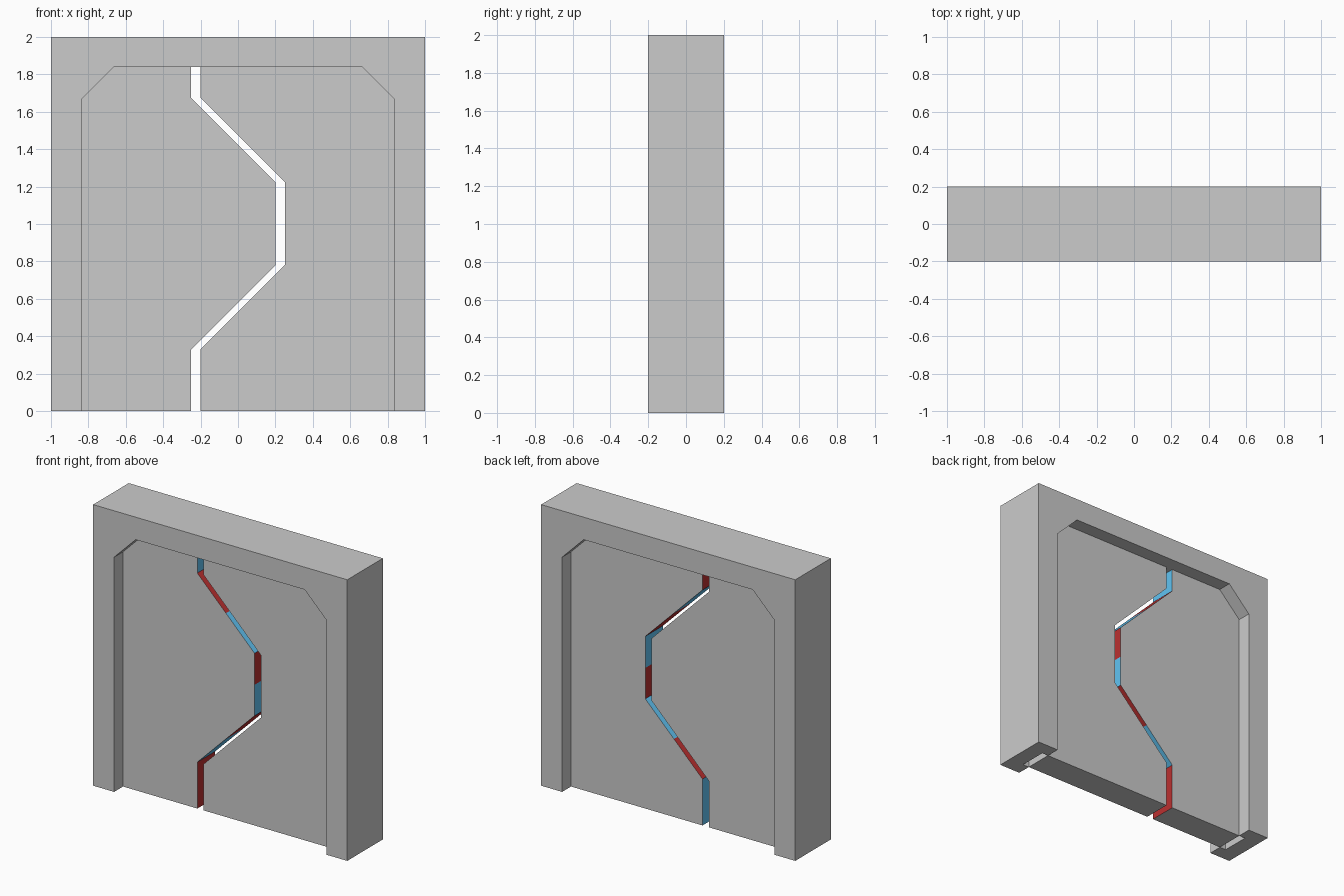
import bpy, bmesh

if "Cube" in bpy.data.objects:
    bpy.data.objects.remove(bpy.data.objects["Cube"])


def material(name, rgb):
    m = bpy.data.materials.new(name)
    m.diffuse_color = (*rgb, 1)
    m.use_nodes = True
    m.node_tree.nodes["Principled BSDF"].inputs["Base Color"].default_value = m.diffuse_color
    return m


def prism(name, outline, y0, y1, mats=(), side_mats=None):
    """Extrude an (x, z) outline from y0 to y1; side_mats maps side index to slot."""
    bm = bmesh.new()
    front = [bm.verts.new((x, y0, z)) for x, z in outline]
    back = [bm.verts.new((x, y1, z)) for x, z in outline]
    bm.faces.new(front)
    bm.faces.new(back[::-1])
    n = len(outline)
    for i in range(n):
        j = (i + 1) % n
        f = bm.faces.new((front[i], back[i], back[j], front[j]))
        f.material_index = (side_mats or {}).get(i, 0)
    bmesh.ops.recalc_face_normals(bm, faces=bm.faces[:])
    me = bpy.data.meshes.new(name)
    bm.to_mesh(me)
    bm.free()
    for m in mats:
        me.materials.append(m)
    ob = bpy.data.objects.new(name, me)
    bpy.context.collection.objects.link(ob)
    return ob


def arch(w, top, cut, outer_w, outer_top):
    """Door-frame outline: square outside, chamfered opening inside."""
    inner = [(w, 0), (w, top - cut), (w - cut, top)]
    return ([(-outer_w, 0), (-outer_w, outer_top), (outer_w, outer_top), (outer_w, 0)]
            + inner + [(-x, z) for x, z in inner[::-1]])


W, TOP, CUT, HALF = 0.835, 1.84, 0.17, 0.10
grey = material("panel_grey", (0.8, 0.8, 0.8))
red = material("edge_red", (0.5, 0.03, 0.03))
blue = material("edge_blue", (0.12, 0.55, 0.9))

# Frame, with a shallow slot behind the reveal for the doors
frame = prism("door_frame", arch(W, TOP, CUT, 1, 2), -0.2, 0.2)
slot = W + 0.05
cutter = prism("slot_cutter",
               [(-slot, -0.1), (-slot, TOP - CUT), (-slot + CUT, TOP),
                (slot - CUT, TOP), (slot, TOP - CUT), (slot, -0.1)], -HALF, HALF)
cutter.hide_render = True
cutter.hide_viewport = True
cut = frame.modifiers.new("slot", 'BOOLEAN')
cut.object = cutter
cut.operation = 'DIFFERENCE'
cut.solver = 'EXACT'

# Zigzag meeting edge, from top to bottom, split into eight colour bands
seam = [(-0.25, TOP), (-0.25, 1.675), (-0.025, 1.45), (0.2, 1.225), (0.2, 1.0),
        (0.2, 0.78), (-0.025, 0.555), (-0.25, 0.33), (-0.25, 0)]

# Two sliding door leaves, with opposite colours along the seam
for name, side, shift, first in (("left_door", -1, 0, 2), ("right_door", 1, 0.05, 1)):
    outline = [(x + shift, z) for x, z in seam]
    outline += [(side * W, 0), (side * W, TOP - CUT), (side * (W - CUT), TOP)]
    bands = {i: first if i % 2 == 0 else 3 - first for i in range(8)}
    prism(name, outline, -HALF, HALF, (grey, red, blue), bands)
